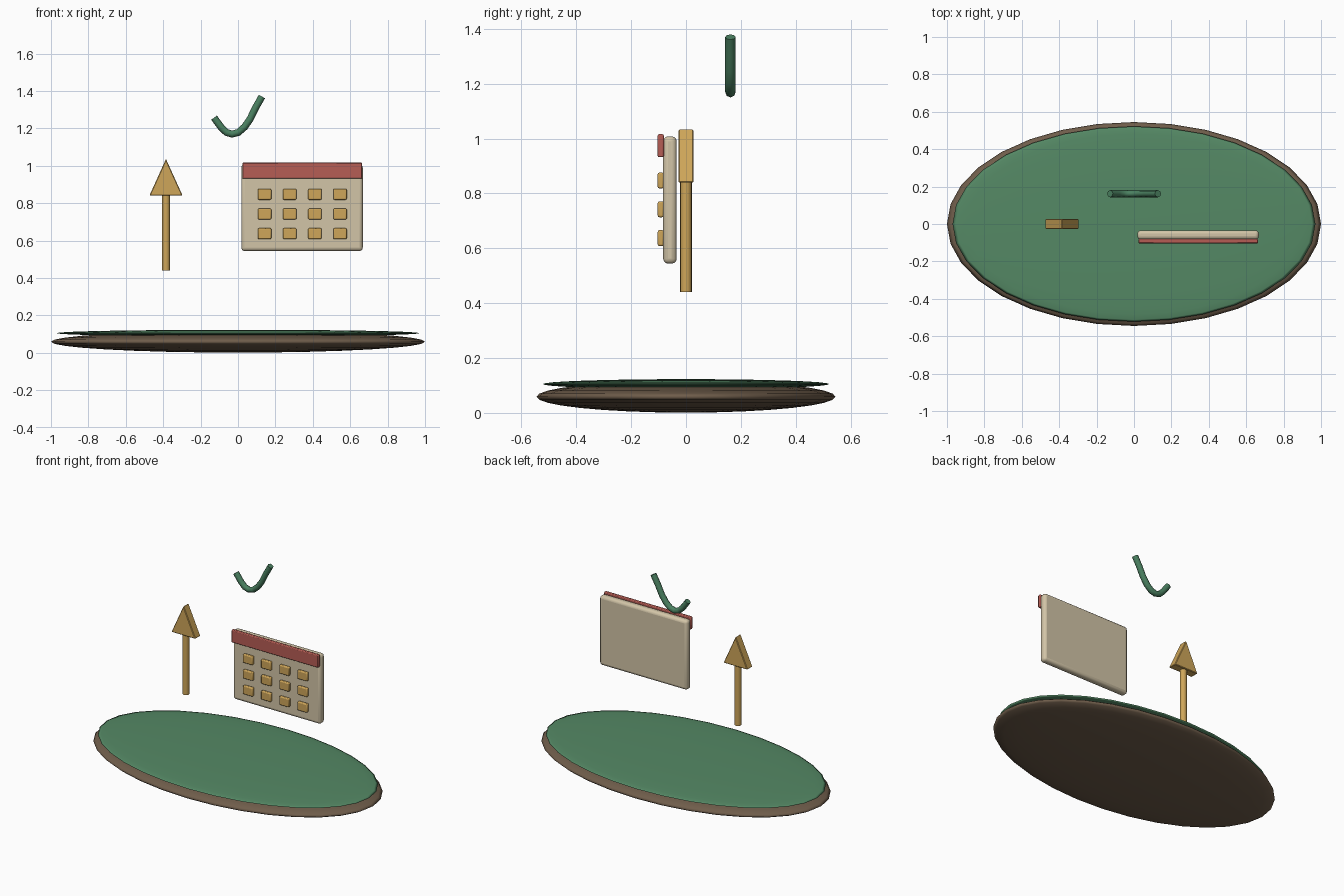
import bpy, math

if "Cube" in bpy.data.objects:
    bpy.data.objects.remove(bpy.data.objects["Cube"])


def material(name, rgb):
    m = bpy.data.materials.new(name)
    m.diffuse_color = (*rgb, 1)
    m.use_nodes = True
    m.node_tree.nodes["Principled BSDF"].inputs["Base Color"].default_value = m.diffuse_color
    return m


GREEN = material("green", (0.09, 0.25, 0.13))
CHECK = material("check_green", (0.07, 0.22, 0.12))
BROWN = material("brown", (0.16, 0.11, 0.07))
GOLD = material("gold", (0.62, 0.38, 0.10))
CREAM = material("cream", (0.65, 0.56, 0.39))
RED = material("red", (0.47, 0.11, 0.09))


def finish(ob, name, mat, bevel=0, segments=1):
    ob.name = name
    ob.data.materials.append(mat)
    if bevel:
        b = ob.modifiers.new("bevel", 'BEVEL')
        b.width, b.segments = bevel, segments
    return ob


def smooth(angle=35):
    bpy.ops.object.shade_smooth_by_angle(angle=math.radians(angle))


def ellipsoid(name, z, radii, mat):
    bpy.ops.mesh.primitive_uv_sphere_add(segments=32, ring_count=16, radius=1, location=(0, 0, z))
    ob = bpy.context.object
    ob.scale = radii
    bpy.ops.object.transform_apply(location=False, rotation=False, scale=True)
    bpy.ops.object.shade_smooth()
    return finish(ob, name, mat)


def box(name, x, y, z, mat, bevel, segments=1):
    # x, y, z are (low, high) extents
    ext = (x, y, z)
    bpy.ops.mesh.primitive_cube_add(size=1, location=[(a + b) / 2 for a, b in ext])
    ob = bpy.context.object
    ob.scale = [b - a for a, b in ext]
    bpy.ops.object.transform_apply(location=False, rotation=False, scale=True)
    if segments > 1:
        smooth()
    return finish(ob, name, mat, bevel, segments)


# Oval ground: flattened soil with a thin lawn on top
ellipsoid("ground_soil", 0.059, (1.0, 0.545, 0.058), BROWN)
ellipsoid("ground_lawn", 0.105, (0.97, 0.522, 0.018), GREEN)

# Upward arrow: round shaft and triangular head
AX = -0.385
bpy.ops.mesh.primitive_cylinder_add(vertices=16, radius=0.021, depth=0.42, location=(AX, 0, 0.65))
finish(bpy.context.object, "arrow_shaft", GOLD)
smooth()

t = 0.028
tri = [(-0.089, 0.84), (0.089, 0.84), (0, 1.036)]
verts = [(AX + x, y, z) for y in (-t, t) for x, z in tri]
mesh = bpy.data.meshes.new("arrow_head")
mesh.from_pydata(verts, [], [(0, 1, 2), (5, 4, 3), (0, 3, 4, 1), (1, 4, 5, 2), (2, 5, 3, 0)])
head = bpy.data.objects.new("arrow_head", mesh)
bpy.context.collection.objects.link(head)
finish(head, "arrow_head", GOLD, 0.004)

# Calendar: rounded page, header strip, grid of day tiles
box("calendar_page", (0.018, 0.667), (-0.083, -0.034), (0.544, 1.008), CREAM, 0.018, 3)
box("calendar_header", (0.023, 0.664), (-0.103, -0.081), (0.932, 1.016), RED, 0.005, 2)
for row in range(3):
    for col in range(4):
        x, z = 0.142 + col * 0.1345, 0.847 - row * 0.105
        box(f"day_tile_{row}_{col}", (x - 0.036, x + 0.036), (-0.103, -0.081),
            (z - 0.029, z + 0.029), GOLD, 0.006, 2)

# Floating check mark: tube swept along a short path
path = [(-0.128, 1.257), (-0.09, 1.205), (-0.062, 1.178), (-0.032, 1.169), (0.002, 1.178),
        (0.035, 1.207), (0.065, 1.25), (0.094, 1.31), (0.128, 1.37)]
curve = bpy.data.curves.new("check_mark", 'CURVE')
curve.dimensions = '3D'
curve.bevel_depth, curve.bevel_resolution, curve.use_fill_caps = 0.019, 2, True
spline = curve.splines.new('POLY')
spline.points.add(len(path) - 1)
for p, (x, z) in zip(spline.points, path):
    p.co = (x, 0.162, z, 1)
check = bpy.data.objects.new("check_mark", curve)
bpy.context.collection.objects.link(check)
finish(check, "check_mark", CHECK)
